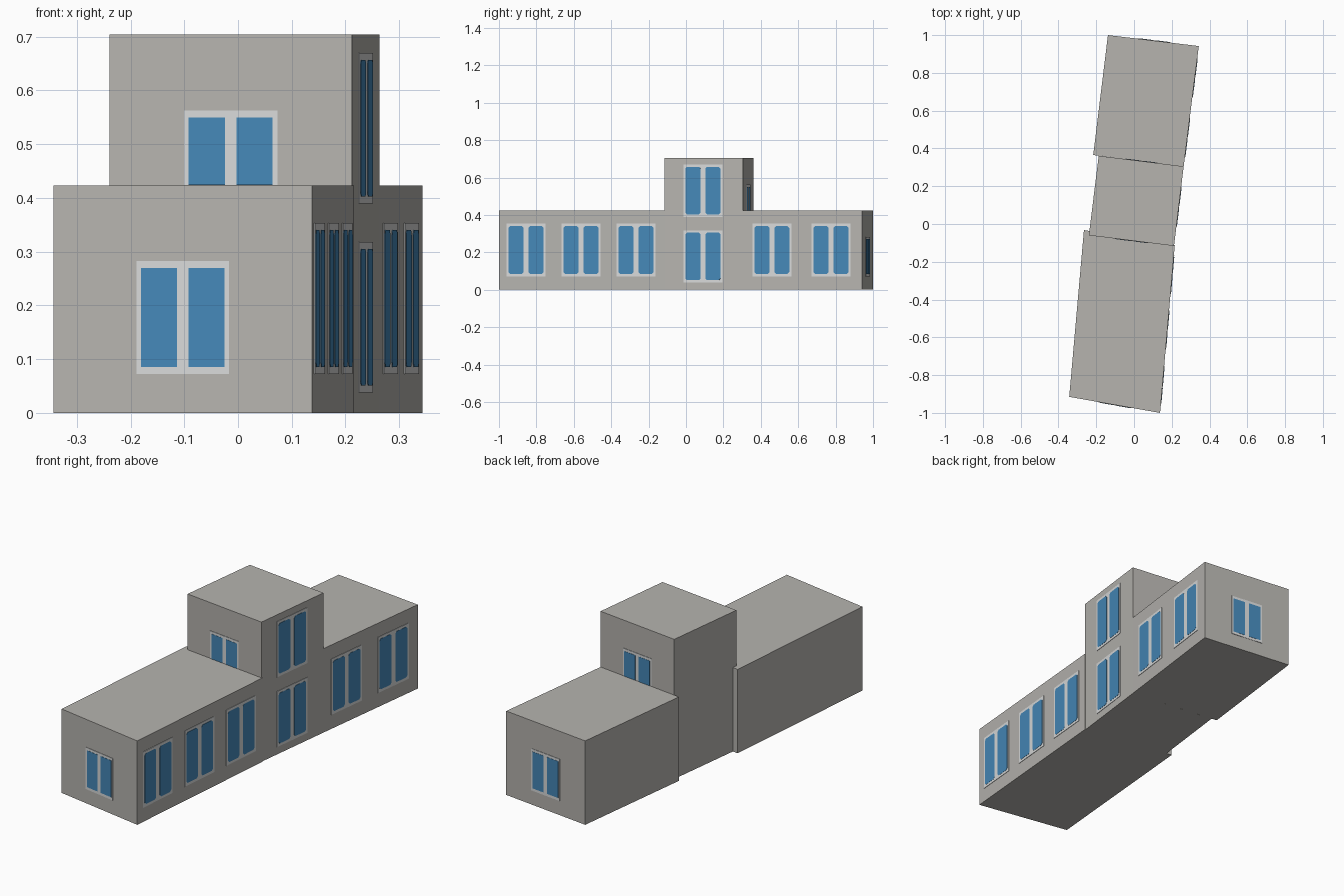
import bpy
import bmesh
from mathutils import Vector

if "Cube" in bpy.data.objects:
    bpy.data.objects.remove(bpy.data.objects["Cube"])


def material(name, rgb):
    m = bpy.data.materials.new(name)
    m.diffuse_color = (*rgb, 1)
    m.use_nodes = True
    m.node_tree.nodes["Principled BSDF"].inputs["Base Color"].default_value = m.diffuse_color
    return m


WALL = material("warm_grey_wall", (0.468, 0.456, 0.429))
FRAME = material("pale_frame", (0.69, 0.70, 0.70))
GLASS = material("blue_glass", (0.060, 0.246, 0.479))


def extrude(name, outline, offset, mat):
    """Closed solid from a planar outline pushed along an offset vector."""
    bm = bmesh.new()
    face = bm.faces.new([bm.verts.new(p) for p in outline])
    res = bmesh.ops.extrude_face_region(bm, geom=[face], use_keep_orig=True)
    verts = [v for v in res["geom"] if isinstance(v, bmesh.types.BMVert)]
    bmesh.ops.translate(bm, verts=verts, vec=offset)
    bmesh.ops.recalc_face_normals(bm, faces=bm.faces)
    mesh = bpy.data.meshes.new(name)
    bm.to_mesh(mesh)
    bm.free()
    mesh.materials.append(mat)
    obj = bpy.data.objects.new(name, mesh)
    bpy.context.collection.objects.link(obj)


def plate(name, a, b, s, z, chamfer, depth, mat):
    """Thin plate on wall a-b, s = range along the wall, z = height range."""
    a, b = Vector(a), Vector(b)
    d = (b - a).normalized()
    n = Vector((d.y, -d.x, 0))
    c = chamfer
    (s0, s1), (z0, z1) = s, z
    if c:
        pts = [(s0 + c, z0), (s1 - c, z0), (s1, z0 + c), (s1, z1 - c),
               (s1 - c, z1), (s0 + c, z1), (s0, z1 - c), (s0, z0 + c)]
    else:
        pts = [(s0, z0), (s1, z0), (s1, z1), (s0, z1)]
    outline = [(a.x + d.x * u, a.y + d.y * u, v) for u, v in pts]
    extrude(name, outline, n * depth, mat)


def window(name, a, b, s0, s1, z0, z1, chamfer, bottom=None):
    """Pale frame with two blue panes; bottom trims a window cut by a roof."""
    w = s1 - s0
    rim, half = 0.05 * w, 0.062 * w
    mid = (s0 + s1) / 2
    low = z0 if bottom is None else bottom
    plow = z0 + 0.013 if bottom is None else bottom
    plate(name + "_frame", a, b, (s0, s1), (low, z1), 0, 0.002, FRAME)
    for side, s in (("left", (s0 + rim, mid - half)),
                    ("right", (mid + half, s1 - rim))):
        plate(f"{name}_{side}_pane", a, b, s, (plow, z1 - 0.013),
              chamfer, 0.003, GLASS)


# Three slightly rotated blocks: corners SW, SE, NE, NW and height
blocks = {
    "south_wing": ([(-0.343, -0.915), (0.138, -1.0),
                    (0.216, -0.112), (-0.265, -0.032)], 0.423),
    "tower": ([(-0.239, -0.060), (0.212, -0.116),
               (0.263, 0.305), (-0.187, 0.361)], 0.704),
    "north_wing": ([(-0.216, 0.365), (0.263, 0.305),
                    (0.343, 0.942), (-0.138, 1.0)], 0.423),
}
for name, (pts, h) in blocks.items():
    extrude(name, [(x, y, 0) for x, y in pts], (0, 0, h), WALL)

# East windows: block, y range, z range
east = [
    ("south_wing", -0.96, -0.752, 0.072, 0.353),
    ("south_wing", -0.665, -0.457, 0.072, 0.353),
    ("south_wing", -0.371, -0.163, 0.072, 0.353),
    ("tower", -0.013, 0.195, 0.038, 0.318),
    ("tower", -0.013, 0.195, 0.390, 0.670),
    ("north_wing", 0.356, 0.563, 0.072, 0.353),
    ("north_wing", 0.671, 0.879, 0.072, 0.353),
]
for i, (block, y0, y1, z0, z1) in enumerate(east):
    a, b = blocks[block][0][1:3]
    k = (Vector(b) - Vector(a)).length / (b[1] - a[1])
    window(f"east_window_{i + 1}", a, b, (y0 - a[1]) * k, (y1 - a[1]) * k,
           z0, z1, 0.009)

# End windows, centred on the south and north walls
ends = [("south_end", "south_wing", 0, 0.072, 0.283, None),
        ("north_end", "north_wing", 2, 0.072, 0.283, None),
        ("tower_south", "tower", 0, 0.352, 0.563, 0.424),
        ("tower_north", "tower", 2, 0.352, 0.563, 0.424)]
for name, block, i, z0, z1, bottom in ends:
    a, b = blocks[block][0][i:i + 2]
    mid = (Vector(b) - Vector(a)).length / 2
    window(name + "_window", a, b, mid - 0.0875, mid + 0.0875,
           z0, z1, 0, bottom)
